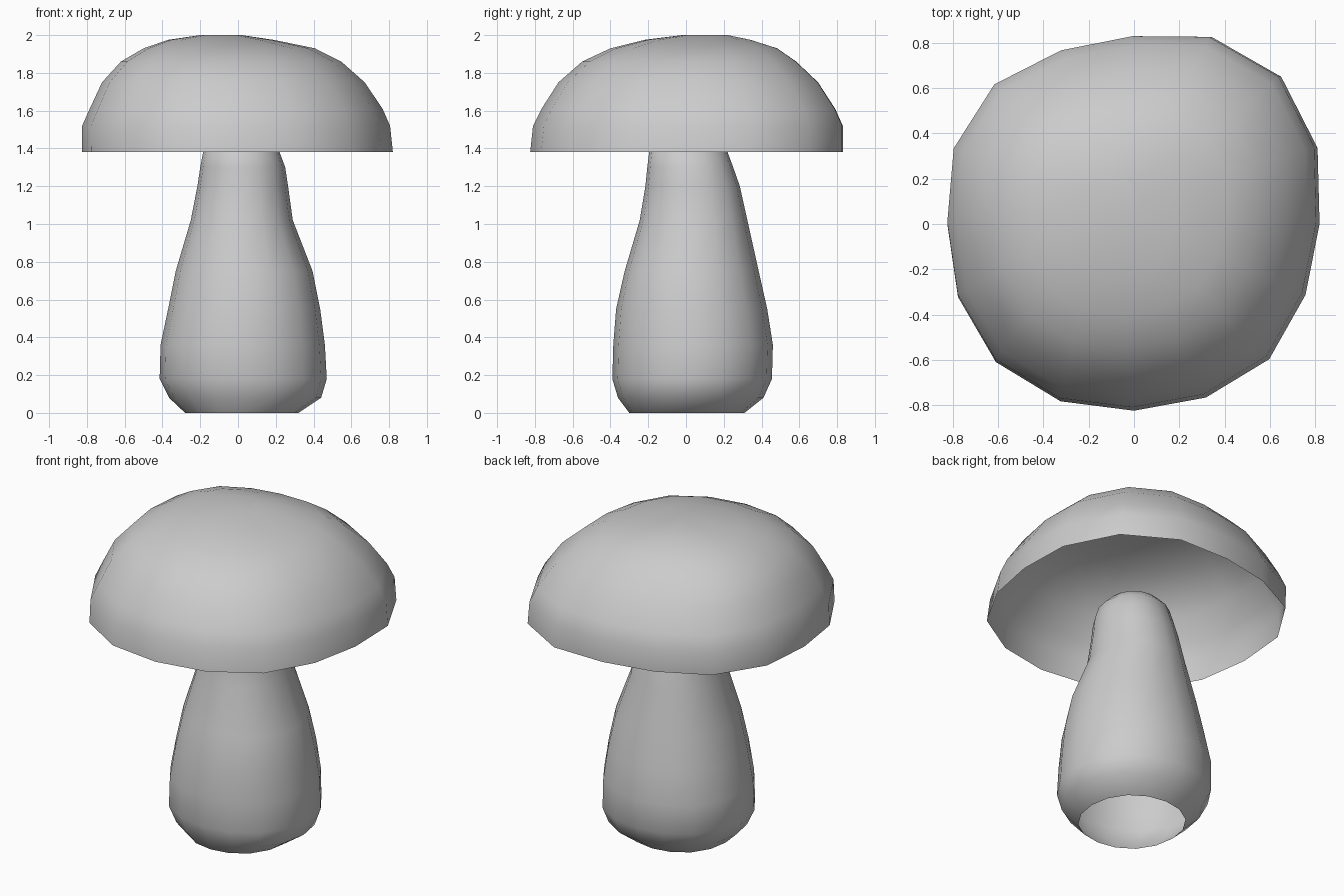
import bpy, bmesh
from math import sin, cos, pi

if "Cube" in bpy.data.objects:
    bpy.data.objects.remove(bpy.data.objects["Cube"])

SEG = 16


def lofted(name, rings, shape):
    """Loft rings (z, rx, ry, cx, cy), open at the bottom, closed at the top."""
    bm = bmesh.new()
    loops = []
    for z, rx, ry, cx, cy in rings:
        loops.append([bm.verts.new((cx + rx * k * cos(2 * pi * i / SEG),
                                    cy + ry * k * sin(2 * pi * i / SEG), z))
                      for i, k in enumerate(shape)])
    for a, b in zip(loops, loops[1:]):
        for i in range(SEG):
            j = (i + 1) % SEG
            bm.faces.new((a[i], a[j], b[j], b[i]))
    bm.faces.new(loops[-1])
    for f in bm.faces:
        f.smooth = True
    me = bpy.data.meshes.new(name)
    bm.to_mesh(me)
    bm.free()
    ob = bpy.data.objects.new(name, me)
    bpy.context.collection.objects.link(ob)
    return ob


def from_extents(z, x0, x1, y0, y1):
    return (z, (x1 - x0) / 2, (y1 - y0) / 2, (x0 + x1) / 2, (y0 + y1) / 2)


# Cap: hollow dome with an uneven outline and a peak leaning to the back left
outline = [.82, .878, .92, .895, .83, .83, .87, .862,
           .825, .842, .863, .848, .825, .83, .845, .82]
cap_rings = [
    from_extents(1.38, -.825, .825, -.825, .825),
    from_extents(1.52, -.825, .81, -.81, .825),
    from_extents(1.61, -.785, .77, -.765, .785),
    from_extents(1.75, -.72, .675, -.675, .695),
    from_extents(1.86, -.62, .55, -.55, .58),
    from_extents(1.93, -.50, .41, -.40, .48),
    from_extents(1.975, -.37, .19, -.22, .34),
    from_extents(2.0, -.20, .02, -.02, .22),
]
lofted("cap", cap_rings, [r / .825 for r in outline])

# Stem: bulging base, open underneath, rounded top inside the cap
stem_rings = [
    from_extents(0.0, -.28, .32, -.30, .31),
    from_extents(.08, -.365, .44, -.36, .41),
    from_extents(.18, -.415, .47, -.39, .455),
    from_extents(.36, -.41, .46, -.385, .46),
    from_extents(.55, -.37, .435, -.37, .43),
    from_extents(.75, -.33, .395, -.325, .385),
    from_extents(1.02, -.25, .29, -.245, .325),
    from_extents(1.2, -.215, .265, -.215, .285),
    from_extents(1.3, -.20, .25, -.205, .25),
    from_extents(1.38, -.185, .22, -.195, .22),
    from_extents(1.44, -.13, .16, -.14, .16),
    from_extents(1.47, -.05, .08, -.06, .08),
]
lofted("stem", stem_rings, [1 + .02 * sin(4 * pi * i / SEG) ** 2 for i in range(SEG)])
